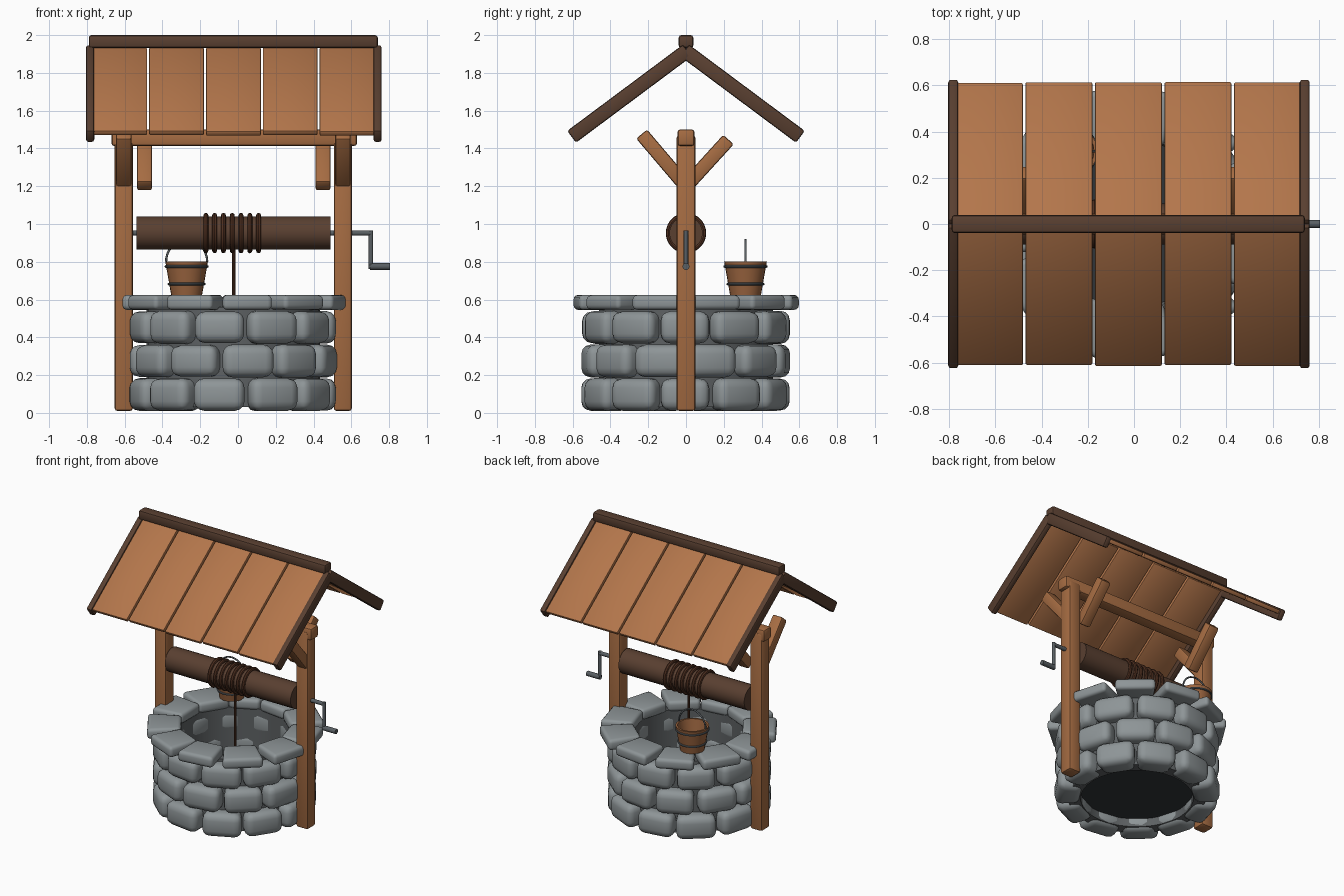
import bpy, bmesh, math, random
from mathutils import Matrix, Vector

if "Cube" in bpy.data.objects:
    bpy.data.objects.remove(bpy.data.objects["Cube"])
random.seed(4)
CX = -0.025  # centre of the well shaft
COL = {"wood": (0.45, 0.18, 0.07), "post_wood": (0.38, 0.15, 0.055), "dark_wood": (0.1, 0.05, 0.03),
       "bucket_wood": (0.33, 0.13, 0.05), "rope": (0.08, 0.03, 0.015), "stone": (0.27, 0.3, 0.31),
       "liner": (0.11, 0.12, 0.125), "metal": (0.1, 0.115, 0.125), "water": (0.03, 0.035, 0.04)}
MATS = {}


def finish(bm, name, col, angle=35):
    if col not in MATS:
        MATS[col] = bpy.data.materials.new(col)
        MATS[col].diffuse_color = (*COL[col], 1)
    bmesh.ops.recalc_face_normals(bm, faces=bm.faces[:])
    me = bpy.data.meshes.new(name)
    bm.to_mesh(me)
    bm.free()
    me.materials.append(MATS[col])
    ob = bpy.data.objects.new(name, me)
    bpy.context.collection.objects.link(ob)
    bpy.ops.object.select_all(action='DESELECT')
    ob.select_set(True)
    bpy.context.view_layer.objects.active = ob
    bpy.ops.object.shade_smooth_by_angle(angle=math.radians(angle))
    return ob


def add_box(bm, size, matrix, bevel, segs=2, taper=0.0):
    # bevelled box; taper widens y along +x
    part = bmesh.new()
    bmesh.ops.create_cube(part, size=1, matrix=Matrix.Diagonal((*size, 1)))
    bmesh.ops.bevel(part, geom=part.edges[:], offset=bevel, segments=segs, profile=0.5, affect='EDGES')
    for v in part.verts:
        v.co.y *= 1 + taper * v.co.x / size[0]
    part.transform(matrix)
    tmp = bpy.data.meshes.new("tmp")
    part.to_mesh(tmp)
    part.free()
    bm.from_mesh(tmp)
    bpy.data.meshes.remove(tmp)


def box(name, col, size, loc, bevel=0.012, rot_x=0.0):
    bm = bmesh.new()
    add_box(bm, size, Matrix.Translation(loc) @ Matrix.Rotation(rot_x, 4, 'X'), bevel)
    return finish(bm, name, col)


def rod(name, col, a, b, r, n=16):
    a, b = Vector(a), Vector(b)
    bm = bmesh.new()
    m = Matrix.Translation((a + b) / 2) @ (b - a).to_track_quat('Z', 'Y').to_matrix().to_4x4()
    bmesh.ops.create_cone(bm, cap_ends=True, segments=n, radius1=r, radius2=r, depth=(b - a).length, matrix=m)
    return finish(bm, name, col)


def lathe(name, col, profile, loc, n=32, rot=Matrix(), closed=True):
    # spin a closed (radius, height) profile about z
    bm = bmesh.new()
    rings = [[bm.verts.new((r * math.cos(2 * math.pi * i / n), r * math.sin(2 * math.pi * i / n), z))
              for i in range(n)] for r, z in profile]
    pairs = zip(rings, rings[1:] + rings[:1]) if closed else zip(rings, rings[1:])
    for p, q in pairs:
        for i in range(n):
            bm.faces.new((p[i], p[(i + 1) % n], q[(i + 1) % n], q[i]))
    bm.transform(Matrix.Translation(loc) @ rot)
    return finish(bm, name, col)


def ring(name, col, major, minor, loc, rot=Matrix(), n=28):
    prof = [(major + minor * math.cos(k * math.pi / 4), minor * math.sin(k * math.pi / 4)) for k in range(8)]
    return lathe(name, col, prof, loc, n, rot)


def stone_course(name, z, phase, r0, r1, width, height, bevel, taper):
    bm = bmesh.new()
    for i in range(11):
        ang = 2 * math.pi * (i + phase) / 11
        j = random.uniform
        size = (r1 - r0 + j(-.006, .006), width * j(.97, 1.03), height * j(.97, 1.02))
        m = (Matrix.Translation((CX, 0, z)) @ Matrix.Rotation(ang + j(-.015, .015), 4, 'Z')
             @ Matrix.Translation(((r0 + r1) / 2, 0, 0)))
        add_box(bm, size, m, bevel, 3, taper)
    finish(bm, name, "stone", 60)


# stone shaft, lining and water
for k in range(3):
    stone_course(f"stone_course_{k + 1}", 0.097 + 0.178 * k, 0.5 * (k % 2), 0.372, 0.545, 0.25, 0.172, 0.05, 0.25)
stone_course("cap_stones", 0.585, 0.5, 0.36, 0.585, 0.245, 0.078, 0.024, 0.25)
lathe("well_lining", "liner", [(0.378, 0.03), (0.46, 0.03), (0.46, 0.56), (0.378, 0.56)], (CX, 0, 0), 32)
rod("water", "water", (CX, 0, 0.09), (CX, 0, 0.12), 0.385, 32)

# posts, cross beam and braces
for side, x, xi in (("left", -0.605, -0.495), ("right", 0.555, 0.45)):
    box(side + "_post", "post_wood", (0.096, 0.1, 1.46), (x, 0, 0.74), 0.015)
    for label, bx, a, b in (("front", x, (0.0, 1.2), (-0.235, 1.476)), ("back", xi, (0.0, 1.2), (0.225, 1.447))):
        dy, dz = b[0] - a[0], b[1] - a[1]
        box(f"{side}_{label}_brace", "post_wood", (0.082, 0.075, math.hypot(dy, dz)),
            (bx, (a[0] + b[0]) / 2, (a[1] + b[1]) / 2), 0.012, -math.atan2(dy, dz))
box("cross_beam", "post_wood", (1.3, 0.09, 0.088), (-0.02, 0, 1.457), 0.015)

# roof planks, barge boards and ridge
slope = math.atan(0.745)
for s, label in ((-1, "front"), (1, "back")):
    def on_slope(x, d, off):
        # d along the slope from the ridge, off along its normal
        return (x, s * (d * math.cos(slope) + off * math.sin(slope)),
                1.913 - d * math.sin(slope) + off * math.cos(slope))
    for i in range(5):
        box(f"{label}_roof_plank_{i + 1}", "wood", (0.29, 0.745 + random.uniform(-.006, .006), 0.03),
            on_slope(-0.626 + 0.3008 * i, 0.373, 0.014), 0.007, -s * slope)
    for x, side in ((-0.783, "left"), (0.739, "right")):
        box(f"{label}_{side}_barge_board", "dark_wood", (0.044, 0.765, 0.078), on_slope(x, 0.373, 0), 0.012, -s * slope)
box("ridge_beam", "dark_wood", (1.53, 0.078, 0.068), (CX, 0, 1.966), 0.014)

# windlass drum, rope and crank
rod("windlass_drum", "dark_wood", (-0.537, 0, 0.952), (0.491, 0, 0.952), 0.088, 24)
rod("axle", "metal", (-0.62, 0, 0.952), (0.705, 0, 0.952), 0.014)
for i in range(7):
    ring(f"rope_coil_{i + 1}", "rope", 0.094, 0.013, (-0.17 + 0.0465 * i, 0, 0.952), Matrix.Rotation(math.pi / 2, 4, 'Y'))
rod("hanging_rope", "rope", (-0.022, 0, 0.9), (-0.022, 0, 0.3), 0.009, 10)
rod("crank_arm", "metal", (0.704, 0, 0.966), (0.704, 0, 0.762), 0.012)
rod("crank_handle", "metal", (0.7, 0, 0.775), (0.806, 0, 0.775), 0.018)

# bucket with bands and handle
B = (-0.272, 0.315, 0)
lathe("bucket", "bucket_wood", [(0.0005, 0.625), (0.082, 0.625), (0.113, 0.802), (0.099, 0.802), (0.072, 0.645),
                                (0.0005, 0.645)], B, 24)
ring("upper_bucket_band", "metal", 0.11, 0.007, (B[0], B[1], 0.775))
ring("lower_bucket_band", "metal", 0.094, 0.007, (B[0], B[1], 0.682))
cu = bpy.data.curves.new("bucket_handle", 'CURVE')
cu.dimensions = '3D'
cu.bevel_depth = 0.006
cu.bevel_resolution = 2
sp = cu.splines.new('POLY')
sp.points.add(16)
for k, p in enumerate(sp.points):
    t = math.pi * k / 16
    p.co = (B[0] + 0.109 * math.cos(t), B[1], 0.8 + 0.116 * math.sin(t), 1)
handle = bpy.data.objects.new("bucket_handle", cu)
bpy.context.collection.objects.link(handle)
cu.materials.append(MATS["metal"])

for m in bpy.data.materials:
    if m.users and not m.is_grease_pencil:
        m.use_nodes = True
        m.node_tree.nodes["Principled BSDF"].inputs["Base Color"].default_value = m.diffuse_color
